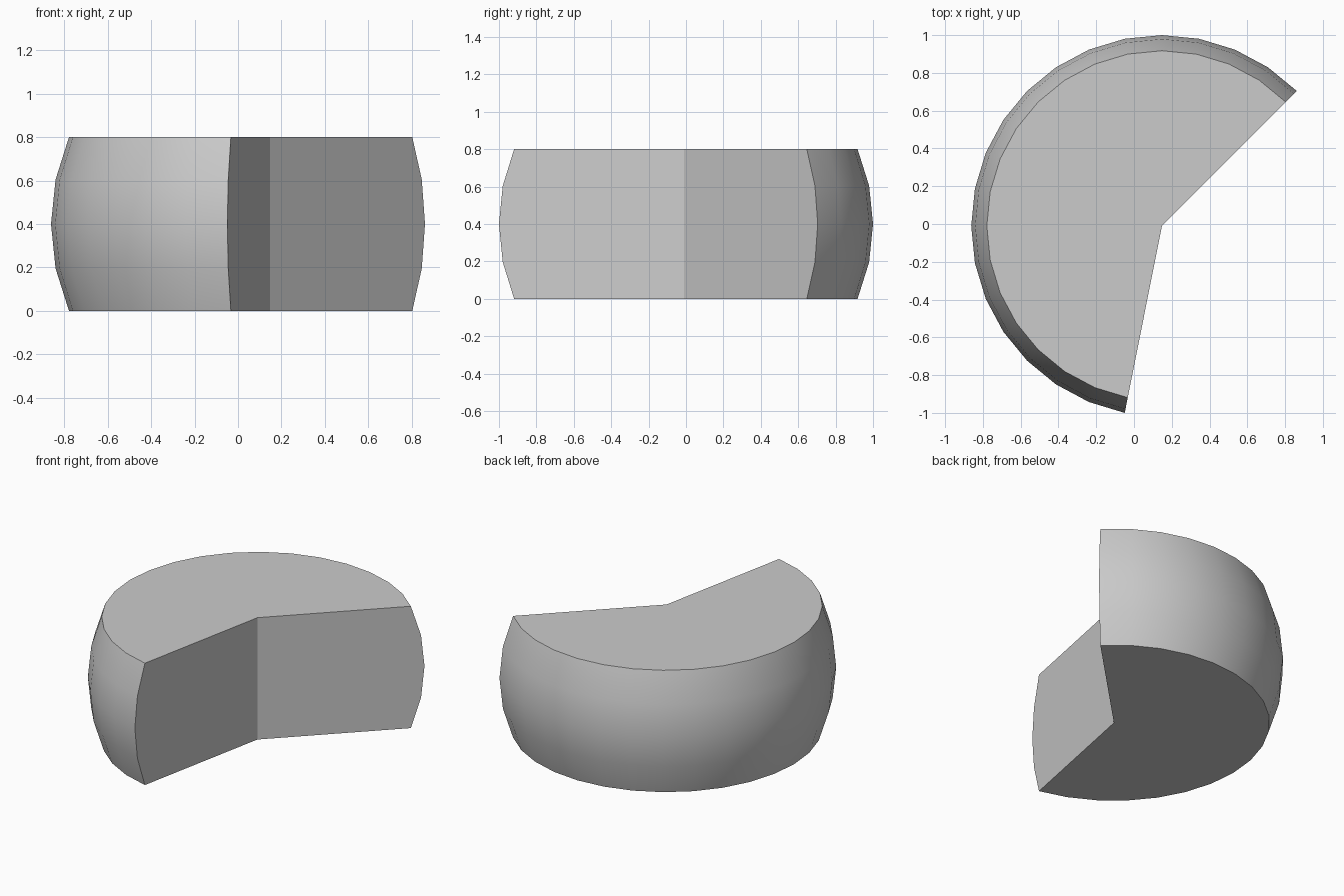
import bpy, bmesh, math

if "Cube" in bpy.data.objects:
    bpy.data.objects.remove(bpy.data.objects["Cube"])

R = 1.0097                      # radius of the bulging wall
HALF_H = 0.4                    # half of the height
STEPS, STEP = 19, math.radians(11.25)
START = math.radians(45)
CX, CY = 0.1479, -0.0097        # wedge corner position

bm = bmesh.new()

# Axis points of the bottom and top caps
bottom = bm.verts.new((CX, CY, 0))
top = bm.verts.new((CX, CY, 2 * HALF_H))

# Barrel wall profile, repeated around the axis
tilt = math.asin(HALF_H / R)
profile = [(R * math.cos(tilt * k / 2), HALF_H + R * math.sin(tilt * k / 2))
           for k in range(-2, 3)]
columns = []
for i in range(STEPS + 1):
    a = START + i * STEP
    columns.append([bm.verts.new((CX + r * math.cos(a), CY + r * math.sin(a), z))
                    for r, z in profile])

# Curved wall and cap slices
for a, b in zip(columns, columns[1:]):
    for k in range(len(profile) - 1):
        bm.faces.new((a[k], b[k], b[k + 1], a[k + 1]))
    bm.faces.new((bottom, b[0], a[0]))
    bm.faces.new((top, a[-1], b[-1]))

# Flat faces on both sides of the cut
bm.faces.new([bottom] + columns[0] + [top])
bm.faces.new([top] + columns[-1][::-1] + [bottom])

bmesh.ops.recalc_face_normals(bm, faces=bm.faces)
mesh = bpy.data.meshes.new("cut_barrel_slice")
bm.to_mesh(mesh)
bm.free()

obj = bpy.data.objects.new("cut_barrel_slice", mesh)
bpy.context.collection.objects.link(obj)
bpy.context.view_layer.objects.active = obj
obj.select_set(True)
bpy.ops.object.shade_smooth_by_angle(angle=math.radians(30))
